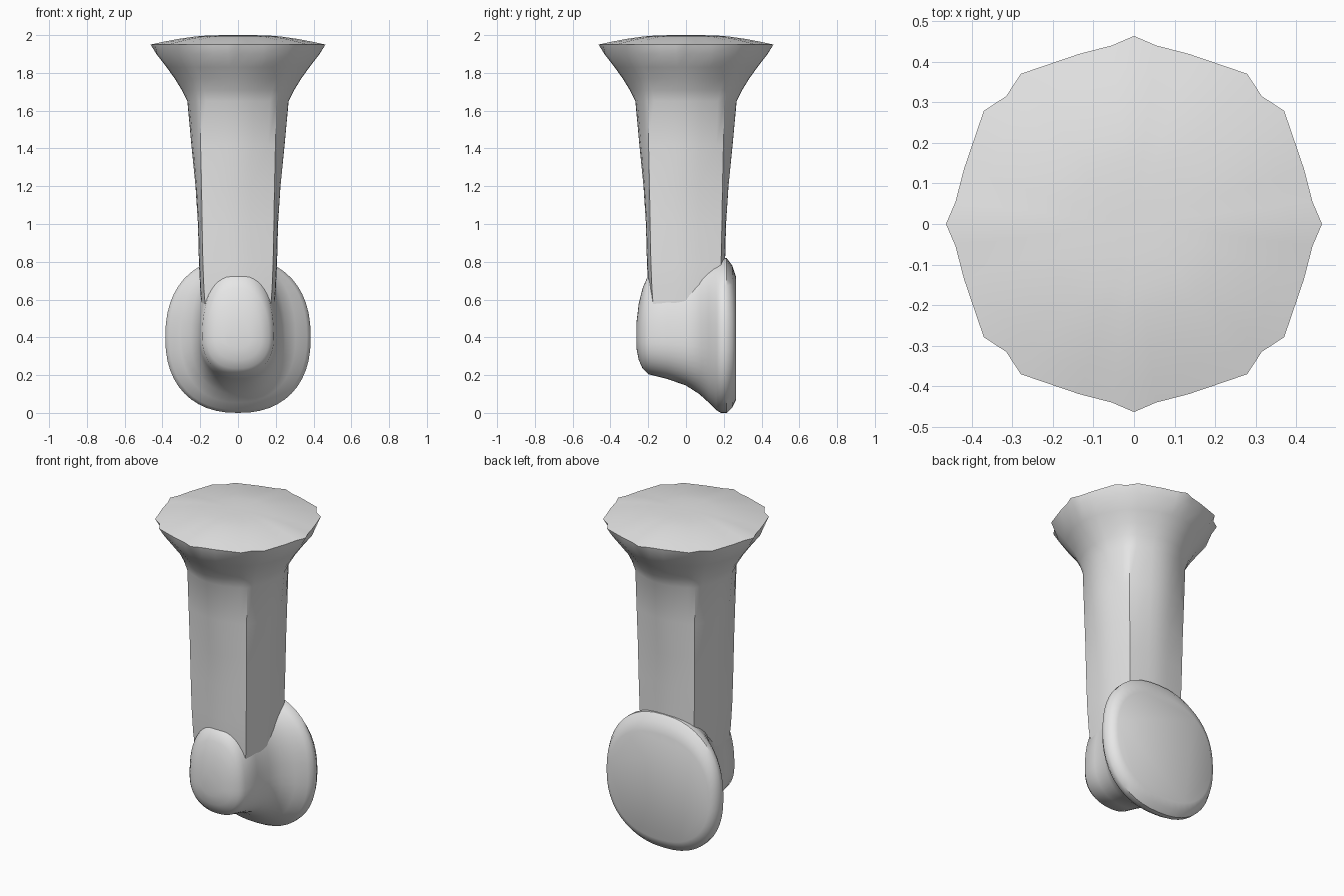
import bpy, bmesh
from math import sin, cos, pi, radians, copysign

cube = bpy.data.objects.get("Cube")
if cube:
    bpy.data.objects.remove(cube, do_unlink=True)

grey = bpy.data.materials.new("plain_grey")
grey.use_nodes = True
grey.diffuse_color = (0.8, 0.8, 0.8, 1)
grey.node_tree.nodes["Principled BSDF"].inputs["Base Color"].default_value = (0.8, 0.8, 0.8, 1)


def loft(name, rings, angle):
    """Skin a list of closed rings and cap both ends."""
    bm = bmesh.new()
    loops = [[bm.verts.new(p) for p in ring] for ring in rings]
    count = len(loops[0])
    for a, b in zip(loops, loops[1:]):
        for i in range(count):
            j = (i + 1) % count
            bm.faces.new((a[i], a[j], b[j], b[i]))
    bm.faces.new(loops[0][::-1])
    bm.faces.new(loops[-1])
    bmesh.ops.recalc_face_normals(bm, faces=bm.faces)
    mesh = bpy.data.meshes.new(name)
    bm.to_mesh(mesh)
    bm.free()
    mesh.materials.append(grey)
    ob = bpy.data.objects.new(name, mesh)
    bpy.context.collection.objects.link(ob)
    bpy.ops.object.select_all(action="DESELECT")
    ob.select_set(True)
    bpy.context.view_layer.objects.active = ob
    bpy.ops.object.shade_smooth_by_angle(angle=radians(angle))
    return ob


# Angles within a quadrant, matched to the points of the scalloped rim
QUADRANT = (0, 7, 18, 37, 45, 53, 72, 83)
RIM = (0.463, 0.443, 0.44, 0.463, 0.445, 0.463, 0.44, 0.443)


def bowed_square(z, middle, corner):
    """Square ring with bowed sides: half width at the middle and corner."""
    ring = []
    for q in range(4):
        for a in QUADRANT:
            off = radians(min(a, 90 - a))
            bow = (1 - cos(off)) / (1 - cos(pi / 4))
            r = (middle - (middle - corner) * bow) / cos(off)
            t = radians(a + 90 * q)
            ring.append((r * cos(t), r * sin(t), z))
    return ring


def scalloped(z, scale):
    return [(scale * r * cos(radians(a + 90 * q)), scale * r * sin(radians(a + 90 * q)), z)
            for q in range(4) for a, r in zip(QUADRANT, RIM)]


# Shaft flaring out to the wide head, with a shallow dome on top
shaft = [(0.4, 0.18, 0.16), (0.65, 0.2, 0.18), (0.8, 0.207, 0.186), (1.0, 0.212, 0.19),
         (1.2, 0.225, 0.193), (1.42, 0.247, 0.198), (1.65, 0.268, 0.203),
         (1.71, 0.298, 0.217), (1.77, 0.335, 0.238), (1.83, 0.378, 0.27), (1.9, 0.432, 0.306)]
dome = [(1.95, 1), (1.965, 0.85), (1.98, 0.68), (1.992, 0.5), (1.998, 0.35), (2.0, 0.15)]
loft("shaft_and_head", [bowed_square(*s) for s in shaft] + [scalloped(*d) for d in dome], 35)


def oval(y, half_width, bottom, top):
    """Upright rounded outline, widest at a fixed height."""
    mid, power, ring = 0.4, 2 / 2.3, []
    for i in range(48):
        c, s = cos(2 * pi * i / 48), sin(2 * pi * i / 48)
        reach = top - mid if s > 0 else mid - bottom
        ring.append((half_width * copysign(abs(c) ** power, c), y,
                     mid + reach * copysign(abs(s) ** power, s)))
    return ring


# Rounded front bulge spreading into the broad disc at the back
foot = [(-0.262, 0.07, 0.34, 0.48), (-0.25, 0.125, 0.28, 0.58), (-0.23, 0.165, 0.235, 0.66),
        (-0.2, 0.19, 0.205, 0.73), (-0.1, 0.203, 0.18, 0.79), (0, 0.215, 0.145, 0.8),
        (0.07, 0.25, 0.1, 0.81), (0.12, 0.305, 0.055, 0.81), (0.16, 0.365, 0.015, 0.81),
        (0.185, 0.385, 0, 0.82), (0.215, 0.385, 0, 0.82), (0.245, 0.37, 0.03, 0.78),
        (0.265, 0.34, 0.07, 0.72)]
loft("foot_and_back_disc", [oval(*f) for f in foot], 40)
